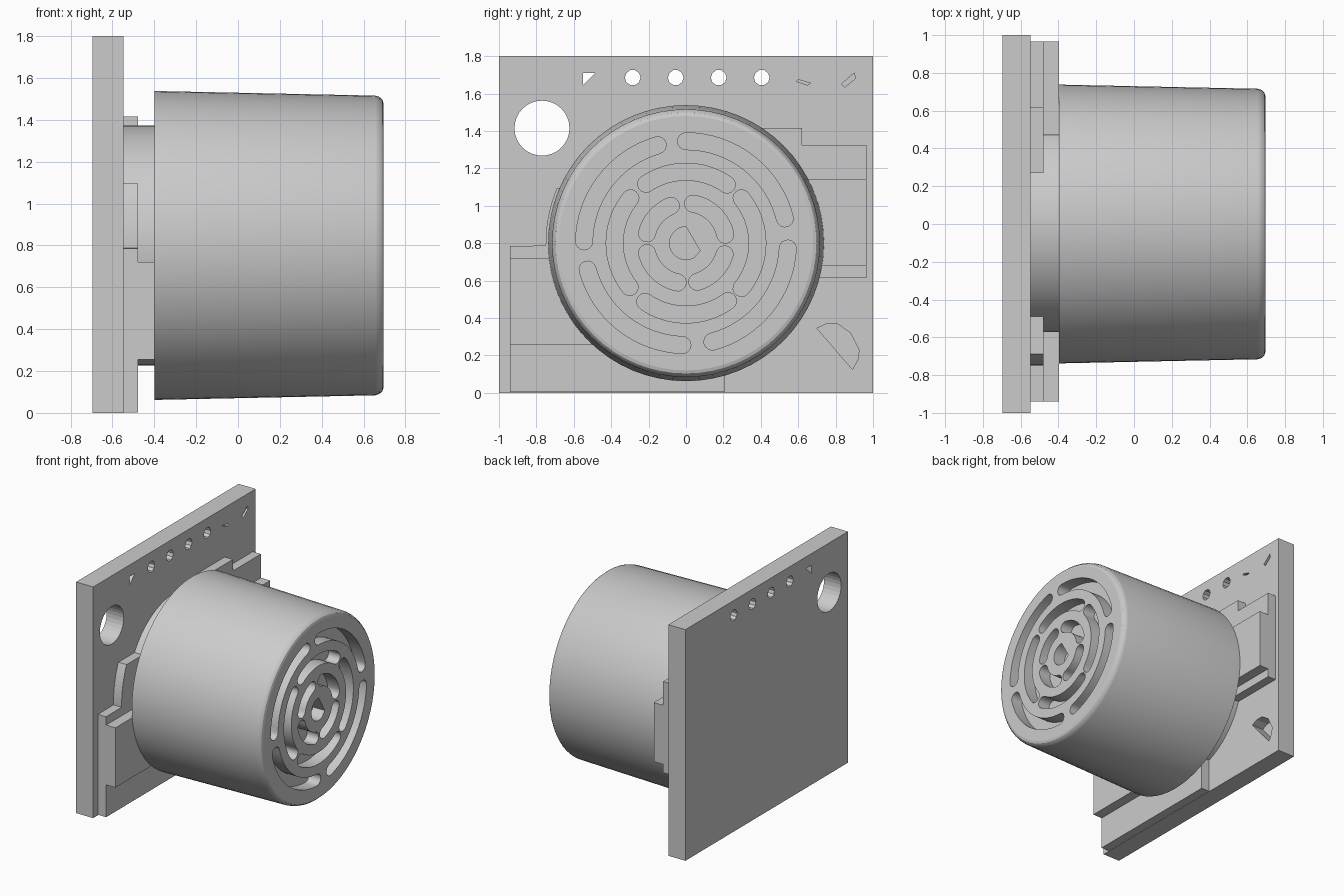
import bpy, bmesh
from math import cos, sin, pi, radians
from mathutils import Euler, Matrix

old = bpy.data.objects.get("Cube")
if old:
    bpy.data.objects.remove(old, do_unlink=True)

grey = bpy.data.materials.new("plain grey")
grey.use_nodes = True
grey.diffuse_color = (0.6, 0.6, 0.6, 1)
grey.node_tree.nodes["Principled BSDF"].inputs["Base Color"].default_value = (0.6, 0.6, 0.6, 1)

AXIS = 0.80          # height of the round body's axis
BACK, FACE, STEP, RIM, FRONT = -0.695, -0.548, -0.478, -0.398, 0.695
RECESS = FRONT - 0.1


def prism(bm, points, x0, x1):
    """Extrude a (y, z) outline along x."""
    a = [bm.verts.new((x0, y, z)) for y, z in points]
    b = [bm.verts.new((x1, y, z)) for y, z in points]
    n = len(points)
    bm.faces.new(a)
    bm.faces.new(b[::-1])
    for i in range(n):
        bm.faces.new((a[i], b[i], b[(i + 1) % n], a[(i + 1) % n]))


def arc(r, start, end, n=16, cy=0, cz=AXIS):
    angles = [radians(start + (end - start) * i / n) for i in range(n + 1)]
    return [(cy + r * cos(t), cz + r * sin(t)) for t in angles]


def circle(r, cy=0, cz=AXIS, n=32):
    return arc(r, 0, 360, n, cy, cz)[:-1]


def rect(y0, y1, z0, z1):
    return [(y0, z0), (y1, z0), (y1, z1), (y0, z1)]


def slot(r, start, end, half=0.045):
    """Curved slot with round ends; angles are those of the end centres."""
    s, e = radians(start), radians(end)
    tip = arc(half, end, end + 180, 8, r * cos(e), AXIS + r * sin(e))
    tail = arc(half, start + 180, start + 360, 8, r * cos(s), AXIS + r * sin(s))
    return arc(r + half, start, end)[:-1] + tip + arc(r - half, end, start)[1:-1] + tail[:-1]


def link(name, mesh):
    mesh.materials.clear()
    mesh.materials.append(grey)
    obj = bpy.data.objects.new(name, mesh)
    bpy.context.collection.objects.link(obj)
    return obj


def finish(bm, name):
    bmesh.ops.recalc_face_normals(bm, faces=bm.faces)
    mesh = bpy.data.meshes.new(name)
    bm.to_mesh(mesh)
    bm.free()
    return link(name, mesh)


def solid(name, points, x0, x1):
    bm = bmesh.new()
    prism(bm, points, x0, x1)
    return finish(bm, name)


def evaluated_mesh(obj):
    graph = bpy.context.evaluated_depsgraph_get()
    return bpy.data.meshes.new_from_object(obj.evaluated_get(graph))


def cut(obj, cuts):
    """Subtract a list of (outline, x0, x1) prisms."""
    bm = bmesh.new()
    for points, x0, x1 in cuts:
        prism(bm, points, x0, x1)
    tool = finish(bm, obj.name + "_cutter")
    tool.hide_render = True
    mod = obj.modifiers.new("openings", 'BOOLEAN')
    mod.operation, mod.solver, mod.object = 'DIFFERENCE', 'EXACT', tool
    mesh = evaluated_mesh(obj)
    obj.modifiers.clear()
    obj.data = mesh
    bpy.data.objects.remove(tool, do_unlink=True)


def pierced_panel(name, outlines, x0, x1):
    """Filled flat curve: the first outline is the edge, the rest are holes."""
    curve = bpy.data.curves.new(name + "_outline", 'CURVE')
    curve.dimensions, curve.fill_mode = '2D', 'BOTH'
    curve.extrude = (x1 - x0) / 2
    for points in outlines:
        spline = curve.splines.new('POLY')
        spline.points.add(len(points) - 1)
        for p, (y, z) in zip(spline.points, points):
            p.co = (y, z, 0, 1)
        spline.use_cyclic_u = True
    helper = bpy.data.objects.new(name + "_outline", curve)
    bpy.context.collection.objects.link(helper)
    mesh = evaluated_mesh(helper)
    bpy.data.objects.remove(helper, do_unlink=True)
    # Stand the panel up so that it faces +x
    turn = Euler((pi / 2, 0, pi / 2)).to_matrix().to_4x4()
    mesh.transform(Matrix.Translation(((x0 + x1) / 2, 0, 0)) @ turn)
    bm = bmesh.new()
    bm.from_mesh(mesh)
    bmesh.ops.remove_doubles(bm, verts=bm.verts, dist=0.0001)
    return finish(bm, name)


def smooth(obj):
    bpy.ops.object.select_all(action='DESELECT')
    obj.select_set(True)
    bpy.context.view_layer.objects.active = obj
    bpy.ops.object.shade_smooth_by_angle(angle=radians(30))


# Back plate with a mounting hole, a row of small holes and blind pockets
plate = solid("back_plate", rect(-1, 1, 0, 1.8), BACK, FACE)
through, blind = (BACK - 0.1, FACE + 0.1), (FACE - 0.1, FACE + 0.1)
holes = [(circle(0.147, -0.77, 1.415), *through),
         ([(-0.55, 1.71), (-0.485, 1.71), (-0.55, 1.645)], *through)]
for y in (-0.285, -0.055, 0.175, 0.405):
    holes.append((circle(0.042, y, 1.685, 10), *through))
holes.append(([(0.59, 1.665), (0.60, 1.675), (0.665, 1.655), (0.65, 1.645)], *blind))
holes.append(([(0.83, 1.65), (0.85, 1.635), (0.905, 1.68), (0.90, 1.71)], *blind))
holes.append(([(0.70, 0.345), (0.75, 0.368), (0.81, 0.368), (0.88, 0.32),
               (0.925, 0.23), (0.92, 0.18), (0.89, 0.125)], *blind))
cut(plate, holes)

# Lower mounting block in two layers, the first with a curved shoulder
solid("lower_block_base",
      [(-0.94, 0.003), (-0.94, 0.785)] + arc(0.75, 181, 156.8, 10) +
      [(-0.49, 1.095), (-0.49, 0.785), (0.205, 0.785), (0.205, 0.003)], FACE, STEP)
solid("lower_block_step", rect(-0.94, -0.2, 0.255, 0.72), STEP, RIM)

# Upper mounting block in two layers
solid("upper_block_base",
      [(0.27, 0.615), (0.965, 0.615), (0.965, 1.325), (0.62, 1.325),
       (0.62, 1.415), (0.27, 1.415)], FACE, STEP)
solid("upper_block_step", rect(0.47, 0.965, 0.68, 1.14), STEP, RIM)

# Neck behind the round body
smooth(solid("neck", circle(0.573, n=64), FACE, RIM))

# Round tapered body, turned about x, with a rounded front edge and a recess
bm = bmesh.new()
profile = [(RIM, 0.738), (0.655, 0.716), (0.675, 0.71), (0.69, 0.697),
           (FRONT, 0.68), (RECESS, 0.68)]
rings = [[bm.verts.new((x, y, z)) for y, z in circle(r, n=64)] for x, r in profile]
for a, b in zip(rings, rings[1:]):
    for i in range(64):
        j = (i + 1) % 64
        bm.faces.new((a[i], a[j], b[j], b[i]))
bm.faces.new(rings[0])
bm.faces.new(rings[-1])
smooth(finish(bm, "round_body"))

# Grille of curved slots around a centre opening
spans = {0.545: [(14, 90), (-75, -3), (195, 268), (106, 179)],
         0.382: [(55, 124), (-39, 39), (235, 306), (141, 218)],
         0.215: [(12, 80), (112, 166), (194, 258), (286, 344)]}
openings = [slot(r, s, e) for r, ends in spans.items() for s, e in ends]
openings.append(arc(0.088, 90, 300) + [(0.075, AXIS - 0.04)])
smooth(pierced_panel("grille", [circle(0.68, n=64)] + openings, RECESS, FRONT))
